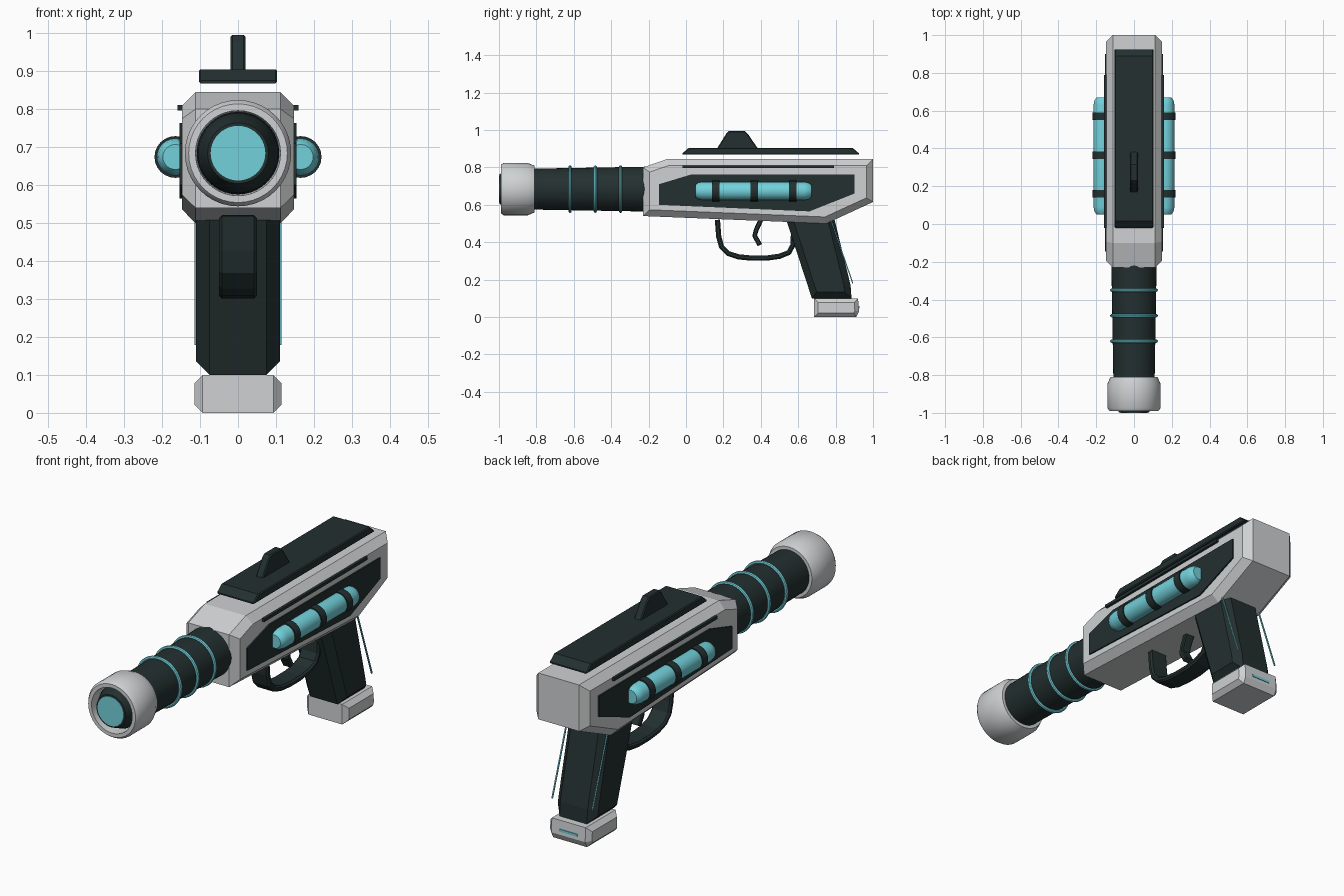
import bpy, bmesh, math
from mathutils import Vector

if "Cube" in bpy.data.objects:
    bpy.data.objects.remove(bpy.data.objects["Cube"], do_unlink=True)


def material(name, rgb):
    m = bpy.data.materials.new(name)
    m.use_nodes = True
    m.diffuse_color = (*rgb, 1)
    m.node_tree.nodes["Principled BSDF"].inputs["Base Color"].default_value = (*rgb, 1)
    return m


WHITE = material("pale_grey", (0.62, 0.64, 0.65))
DARK = material("dark_teal_grey", (0.017, 0.029, 0.029))
GLOW = material("cyan", (0.17, 0.64, 0.71))


def finish(name, bm, mat, smooth=False):
    bmesh.ops.recalc_face_normals(bm, faces=bm.faces)
    mesh = bpy.data.meshes.new(name)
    bm.to_mesh(mesh)
    bm.free()
    mesh.materials.append(mat)
    obj = bpy.data.objects.new(name, mesh)
    bpy.context.collection.objects.link(obj)
    if smooth:
        bpy.ops.object.select_all(action="DESELECT")
        obj.select_set(True)
        bpy.context.view_layer.objects.active = obj
        bpy.ops.object.shade_smooth_by_angle(angle=math.radians(35))
    return obj


def prism(name, profile, x0, x1, mat, chamfer=0):
    """Side profile in (y, z), extruded from x0 to x1 with chamfered rims."""
    bm = bmesh.new()
    cap = bm.faces.new([bm.verts.new((x0, y, z)) for y, z in profile])
    out = bmesh.ops.extrude_face_region(bm, geom=[cap], use_keep_orig=True)
    moved = [g for g in out["geom"] if isinstance(g, bmesh.types.BMVert)]
    bmesh.ops.translate(bm, vec=(x1 - x0, 0, 0), verts=moved)
    bmesh.ops.recalc_face_normals(bm, faces=bm.faces)
    if chamfer:
        rims = [e for e in bm.edges if abs(e.verts[0].co.x - e.verts[1].co.x) < 1e-5]
        bmesh.ops.bevel(bm, geom=rims, offset=chamfer, segments=1,
                        affect="EDGES", clamp_overlap=True)
    return finish(name, bm, mat)


def ribbon(path, thick):
    """Closed outline that follows an open (y, z) path."""
    pts = [Vector(p) for p in path]
    left, right = [], []
    for i, p in enumerate(pts):
        d = (pts[min(i + 1, len(pts) - 1)] - pts[max(i - 1, 0)]).normalized()
        n = Vector((-d.y, d.x)) * thick / 2
        left.append(p + n)
        right.append(p - n)
    return left + right[::-1]


def lathe(name, profile, x, z, mat, sides=40):
    """Profile in (radius, y), turned about a line along y."""
    bm = bmesh.new()
    vs = [bm.verts.new((x + r, y, z)) for r, y in profile]
    es = [bm.edges.new(pair) for pair in zip(vs, vs[1:])]
    bmesh.ops.spin(bm, geom=vs + es, cent=(x, 0, z), axis=(0, 1, 0),
                   angle=math.tau, steps=sides)
    bmesh.ops.remove_doubles(bm, verts=bm.verts, dist=1e-4)
    return finish(name, bm, mat, smooth=True)


def band(r, y, half):
    return [(0, y - half), (r, y - half), (r, y + half), (0, y + half)]


# Main body
prism("body", [(-0.23, 0.54), (-0.23, 0.80), (-0.10, 0.845), (1.0, 0.845),
               (1.0, 0.615), (0.75, 0.50)], -0.147, 0.147, WHITE, 0.035)

# Barrel, rings and muzzle
BZ = 0.684
lathe("barrel", [(0, -0.90), (0.108, -0.90), (0.12, -0.20), (0, -0.20)], 0, BZ, DARK)
for i, y in enumerate((-0.62, -0.485, -0.35)):
    ring = [(0.118 + 0.009 * math.cos(a * math.tau / 8), y + 0.009 * math.sin(a * math.tau / 8))
            for a in range(9)]
    lathe(f"barrel_ring_{i + 1}", ring, 0, BZ, GLOW)
lathe("muzzle", [(0.105, -0.81), (0.125, -0.81), (0.14, -0.845), (0.14, -0.975),
                 (0.13, -0.99), (0.112, -0.99), (0.108, -0.85), (0.105, -0.81)], 0, BZ, WHITE)
lathe("barrel_tip", [(0.107, -0.89), (0.105, -0.94), (0.08, -0.997), (0, -0.997)], 0, BZ, DARK)
lathe("muzzle_lens", band(0.072, -0.997, 0.003), 0, BZ, GLOW)

# Top rail and sight
prism("top_rail", [(-0.02, 0.868), (-0.02, 0.875), (0.015, 0.905), (0.89, 0.905),
                   (0.925, 0.875), (0.925, 0.868)], -0.103, 0.103, DARK, 0.014)
prism("sight", [(0.165, 0.90), (0.215, 0.98), (0.23, 0.995), (0.315, 0.995),
                (0.33, 0.98), (0.385, 0.90)], -0.02, 0.02, DARK, 0.005)

# Side panels, slots and energy cells
for side, s in (("left", 1), ("right", -1)):
    prism(f"{side}_panel", [(-0.145, 0.60), (-0.145, 0.71), (0.03, 0.763), (0.90, 0.763),
                            (0.90, 0.66), (0.66, 0.565)], s * 0.14, s * 0.154, DARK)
    prism(f"{side}_slot", [(-0.02, 0.796), (-0.02, 0.811), (0.79, 0.811), (0.79, 0.796)],
          s * 0.146, s * 0.159, DARK)
    lathe(f"{side}_cell", [(0, 0.05), (0.033, 0.05), (0.044, 0.065), (0.049, 0.09),
                           (0.049, 0.63), (0.044, 0.655), (0.033, 0.67), (0, 0.67)],
          s * 0.165, 0.674, GLOW, 24)
    for i, y in enumerate((0.16, 0.365, 0.57)):
        lathe(f"{side}_cell_band_{i + 1}", band(0.055, y, 0.02), s * 0.165, 0.674, DARK, 24)
    # Thin light line along the back of the grip
    prism(f"{side}_grip_line", ribbon([(0.775, 0.52), (0.892, 0.18)], 0.006),
          s * 0.108, s * 0.114, GLOW)

# Trigger guard and trigger
guard = [(0.168, 0.52), (0.175, 0.43), (0.19, 0.375), (0.225, 0.34), (0.28, 0.322),
         (0.35, 0.315), (0.43, 0.315), (0.50, 0.325), (0.55, 0.345), (0.572, 0.385), (0.575, 0.46)]
prism("trigger_guard", ribbon(guard, 0.028), -0.05, 0.05, DARK, 0.008)
prism("trigger", ribbon([(0.405, 0.53), (0.375, 0.465), (0.367, 0.435), (0.395, 0.385)], 0.026),
      -0.025, 0.025, DARK, 0.005)

# Grip and its base
prism("grip", [(0.51, 0.60), (0.775, 0.60), (0.88, 0.17), (0.885, 0.10), (0.673, 0.10)],
      -0.11, 0.11, DARK, 0.035)
prism("grip_base", [(0.685, 0), (0.91, 0), (0.925, 0.03), (0.92, 0.10), (0.685, 0.10)],
      -0.115, 0.115, WHITE, 0.022)
prism("base_light", [(0.918, 0.046), (0.918, 0.058), (0.927, 0.058), (0.927, 0.046)],
      -0.05, 0.05, GLOW)
